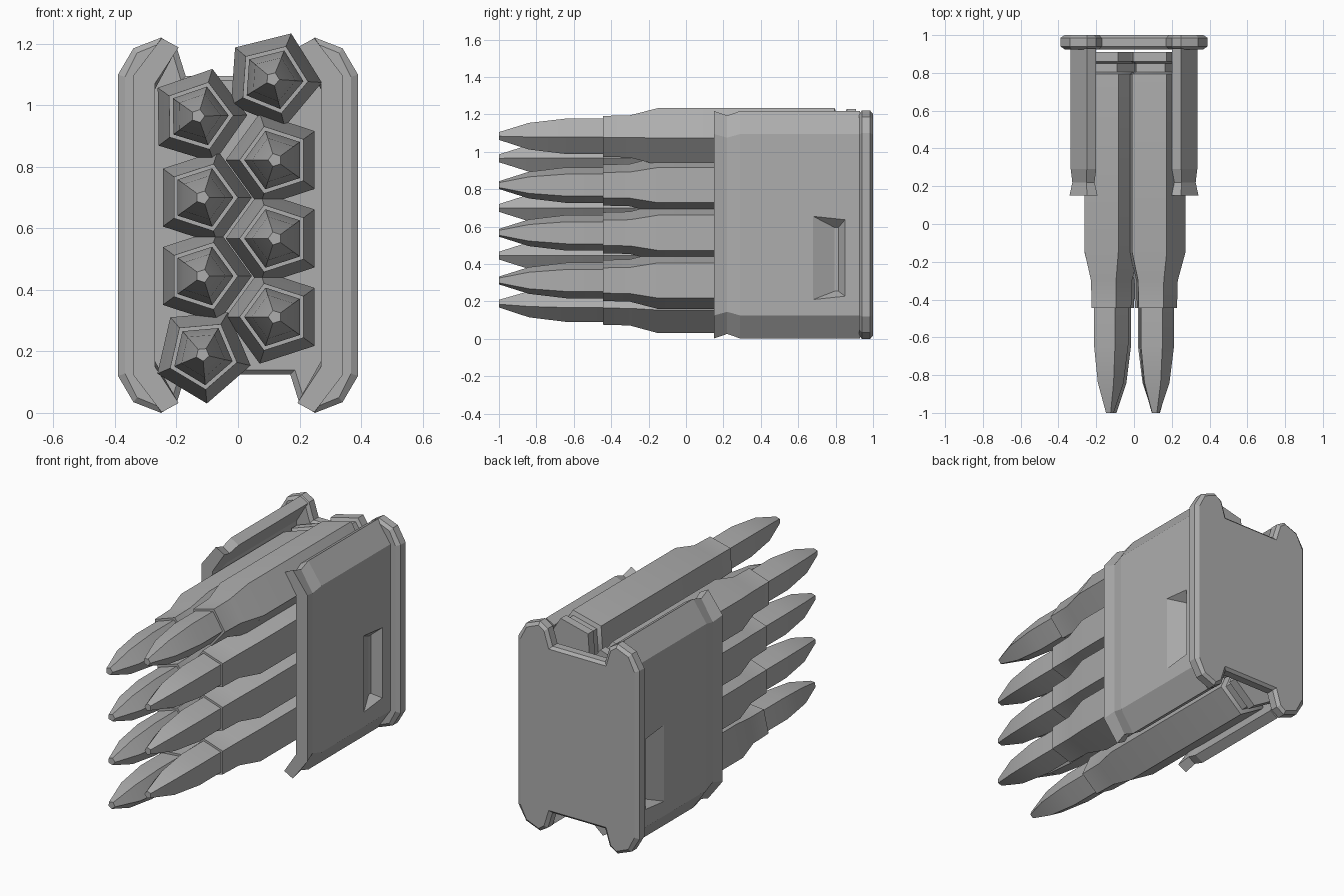
import bpy, bmesh, math

cube = bpy.data.objects.get("Cube")
if cube:
    bpy.data.objects.remove(cube)

metal = bpy.data.materials.new("grey_metal")
GREY = (0.42, 0.42, 0.42, 1)
metal.use_nodes = True
metal.diffuse_color = GREY
metal.node_tree.nodes["Principled BSDF"].inputs["Base Color"].default_value = GREY


def loft(name, rings, smooth=False):
    """Join rings of points into a closed solid with capped ends."""
    bm = bmesh.new()
    loops = [[bm.verts.new(p) for p in ring] for ring in rings]
    n = len(loops[0])
    for a, b in zip(loops, loops[1:]):
        for i in range(n):
            j = (i + 1) % n
            bm.faces.new((a[i], a[j], b[j], b[i]))
    bm.faces.new(loops[0])
    bm.faces.new(loops[-1])
    bmesh.ops.recalc_face_normals(bm, faces=bm.faces)
    mesh = bpy.data.meshes.new(name)
    bm.to_mesh(mesh)
    bm.free()
    mesh.materials.append(metal)
    ob = bpy.data.objects.new(name, mesh)
    bpy.context.collection.objects.link(ob)
    bpy.ops.object.select_all(action='DESELECT')
    ob.select_set(True)
    bpy.context.view_layer.objects.active = ob
    if smooth:
        bpy.ops.object.shade_smooth_by_angle(angle=math.radians(30))
    return ob


# Five-sided rounds: (y, radius) profiles for the tip and the case
TIP = [(-1, .022), (-.84, .075), (-.64, .1), (-.42, .1)]
CASE = [(-.445, .115), (-.3, .119), (-.15, .16), (.795, .16), (.805, .133),
        (.85, .133), (.86, .155), (.91, .155)]


def pentagon_part(name, profile, x, z, turn):
    angles = [math.radians(turn + 72 * k) for k in range(5)]
    rings = [[(x + r * math.cos(a), y, z + r * math.sin(a)) for a in angles]
             for y, r in profile]
    loft(name, rings, smooth=True)


# Staggered stack: x, z, rotation
rounds = [(-.115, .19, -13), (-.115, .445, 0), (-.115, .70, 0), (-.13, .965, 1),
          (.12, .312, 180), (.12, .567, 180), (.12, .822, 180), (.113, 1.085, -4)]
for i, (x, z, turn) in enumerate(rounds, 1):
    pentagon_part(f"round_tip_{i}", TIP, x, z, turn)
    pentagon_part(f"round_case_{i}", CASE, x, z, turn)

# Back plate with chamfered rim and a notch at top and bottom
MID = .61
quarter = [(.17, .485), (.2, .58), (.25, .61), (.34, .575), (.39, .49)]
inner = [(.185, .47), (.215, .567), (.25, .592), (.328, .56), (.367, .482)]


def plate_ring(pts, y):
    upper = pts + [(x, -z) for x, z in reversed(pts)]
    full = upper + [(-x, -z) for x, z in upper]
    return [(x, y, MID + z) for x, z in full]


loft("back_plate", [plate_ring(inner, .925), plate_ring(quarter, .94),
                    plate_ring(quarter, .985), plate_ring(inner, 1)])

# Curled side wall with a flared front lip
half = [(.25, .608), (.335, .485)]
lip = [(.27, .46), (.2, .578)]
section = half + [(x, -z) for x, z in reversed(half)]
section += [(x, -z) for x, z in reversed(lip)] + lip


def wall_ring(y, sx, sz):
    return [(.27 + (x - .27) * sx, y, MID + z * sz) for x, z in section]


wall = loft("side_walls", [wall_ring(.15, 1.1, 1), wall_ring(.22, .87, .96),
                           wall_ring(.29, 1, 1), wall_ring(.93, 1, 1)])

# Wedge recess pressed into the wall
LOW, HIGH = .21, .655
outer_face = [(.68, LOW), (.85, LOW + .018), (.85, HIGH - .018), (.68, HIGH)]
deep_face = [(.795, .255), (.815, .255), (.815, .595), (.795, .595)]
wide_face = [(.335, y, z) for y, z in outer_face]
cutter = loft("recess_cutter", [[(.36, y, z) for y, z in outer_face], wide_face,
                                [(.285, y, z) for y, z in deep_face]])
cutter.hide_render = True
cut = wall.modifiers.new("recess", 'BOOLEAN')
cut.operation = 'DIFFERENCE'
cut.solver = 'EXACT'
cut.object = cutter
bpy.context.view_layer.objects.active = wall
bpy.ops.object.modifier_apply(modifier=cut.name)
bpy.data.objects.remove(cutter)

# Matching wall on the other side
mirror = wall.modifiers.new("mirror", 'MIRROR')
mirror.use_axis = (True, False, False)
